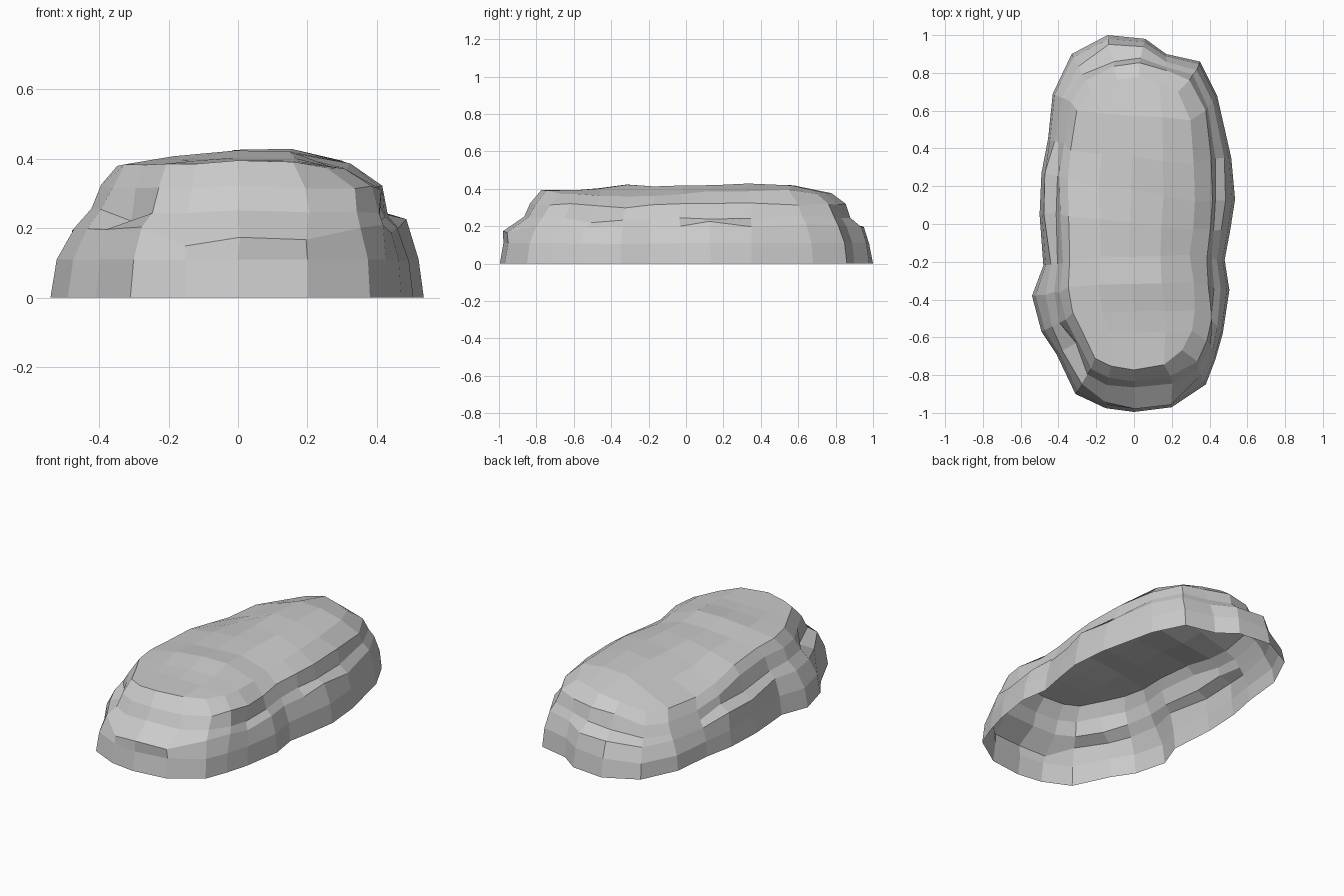
import bpy
import bmesh
import random
from mathutils import Vector

cube = bpy.data.objects.get("Cube")
if cube:
    bpy.data.objects.remove(cube)

random.seed(4)
COLS, ROWS = 5, 10          # points across each end, points along each side

# Ground outline and shoulder outline: front, left side, back, right side
rim = [(-.31, -.9), (-.15, -.975), (0, -.995), (.2, -.97), (.38, -.85),
       (.43, -.72), (.47, -.58), (.505, -.35), (.48, -.19), (.51, -.03),
       (.535, .13), (.515, .35), (.44, .68),
       (.35, .86), (.17, .9), (.06, .98), (-.14, 1), (-.33, .9),
       (-.43, .69), (-.455, .45), (-.49, .27), (-.5, .05), (-.48, -.22),
       (-.54, -.38), (-.49, -.57), (-.41, -.69)]
shoulder = [(-.23, -.77), (-.14, -.82), (0, -.84), (.2, -.81), (.33, -.73),
            (.39, -.62), (.41, -.5), (.4, -.33), (.38, -.18), (.4, -.03),
            (.41, .13), (.41, .35), (.38, .6),
            (.3, .76), (.17, .81), (.03, .85), (-.1, .83), (-.25, .76),
            (-.34, .65), (-.37, .42), (-.39, .25), (-.39, .05), (-.38, -.2),
            (-.39, -.36), (-.36, -.51), (-.3, -.63)]
# Height of the crown's edge around the outline, lowest at the back right
edge_height = [.385, .39, .395, .395, .375,
               .37, .365, .355, .36, .375, .385, .39, .39,
               .375, .38, .375, .355, .3,
               .3, .3, .32, .36, .375, .375, .38, .385]
crest = [.385, .395, .405, .425, .41, .42, .415, .425, .42, .385]
COUNT = len(rim)

# Shelves stepping out of the wall: (inset, height) of the outer and inner lip
front_lip = ((.08, .17), (.8, .25))
side_lip = ((.2, .2), (.78, .22))
shelves = {1: ((.25, .15), (.75, .24)), 2: front_lip, 3: front_lip,
           6: ((.55, .19), (.95, .215)),
           10: ((.4, .22), (.85, .245)), 11: ((.4, .2), (.8, .235)),
           15: ((.35, .2), (.75, .24)), 16: ((.3, .2), (.82, .23)),
           20: side_lip, 21: side_lip,
           25: ((.25, .19), (.92, .22))}


def jitter(amount):
    return Vector([random.uniform(-amount, amount) for _ in range(3)])


def wall_point(i, blend, z):
    p = Vector(rim[i]).lerp(Vector(shoulder[i]), blend)
    return Vector((p.x, p.y, z))


bm = bmesh.new()

# Side wall rings, squashed where the crown's edge is low
levels = [(0, 0), (.12, .11), (.46, .205), (.75, .25), (1, .32)]
rings = []
for level, (blend, z) in enumerate(levels):
    ring = []
    for i in range(COUNT):
        b, h = blend, min(z, z * (edge_height[i] - .05) / .32)
        if i in shelves and level in (2, 3):
            b, h = shelves[i][level - 2]
        p = wall_point(i, b, h)
        if level > 1:
            p += jitter(.007)
        ring.append(bm.verts.new(p))
    rings.append(ring)

# Rounded upper edge, sloping more gently on the left side
edge = []
for (x, y), z in zip(shoulder, edge_height):
    inset = .78 if x > 0 else .9
    edge.append(bm.verts.new(Vector((x * inset, y * .92, z)) + jitter(.005)))
rings.append(edge)

for low, high in zip(rings, rings[1:]):
    for i in range(COUNT):
        j = (i + 1) % COUNT
        bm.faces.new((low[i], low[j], high[j], high[i]))

# Crown grid spanning the upper edge, rising and dipping along its length
right_start = COLS - 1
grid = []
for r in range(ROWS):
    if r == 0:
        row = edge[:COLS]
    elif r == ROWS - 1:
        start = right_start + ROWS - 1
        row = edge[start:start + COLS][::-1]
    else:
        a, b = edge[-r], edge[right_start + r]
        row = [a]
        for c in range(1, COLS - 1):
            p = a.co.lerp(b.co, c / (COLS - 1))
            p.z = (crest[r] + a.co.z) / 2 if c == 1 else crest[r]
            row.append(bm.verts.new(p + jitter(.005)))
        row.append(b)
    grid.append(row)
for front, back in zip(grid, grid[1:]):
    for c in range(COLS - 1):
        bm.faces.new((front[c], front[c + 1], back[c + 1], back[c]))

mesh = bpy.data.meshes.new("rock")
bm.to_mesh(mesh)
bm.free()

# Plain grey stone, flat shaded and open underneath
stone = bpy.data.materials.new("grey stone")
stone.use_nodes = True
grey = (.6, .6, .6, 1)
stone.diffuse_color = grey
stone.node_tree.nodes["Principled BSDF"].inputs["Base Color"].default_value = grey
mesh.materials.append(stone)
rock = bpy.data.objects.new("rock", mesh)
bpy.context.collection.objects.link(rock)
